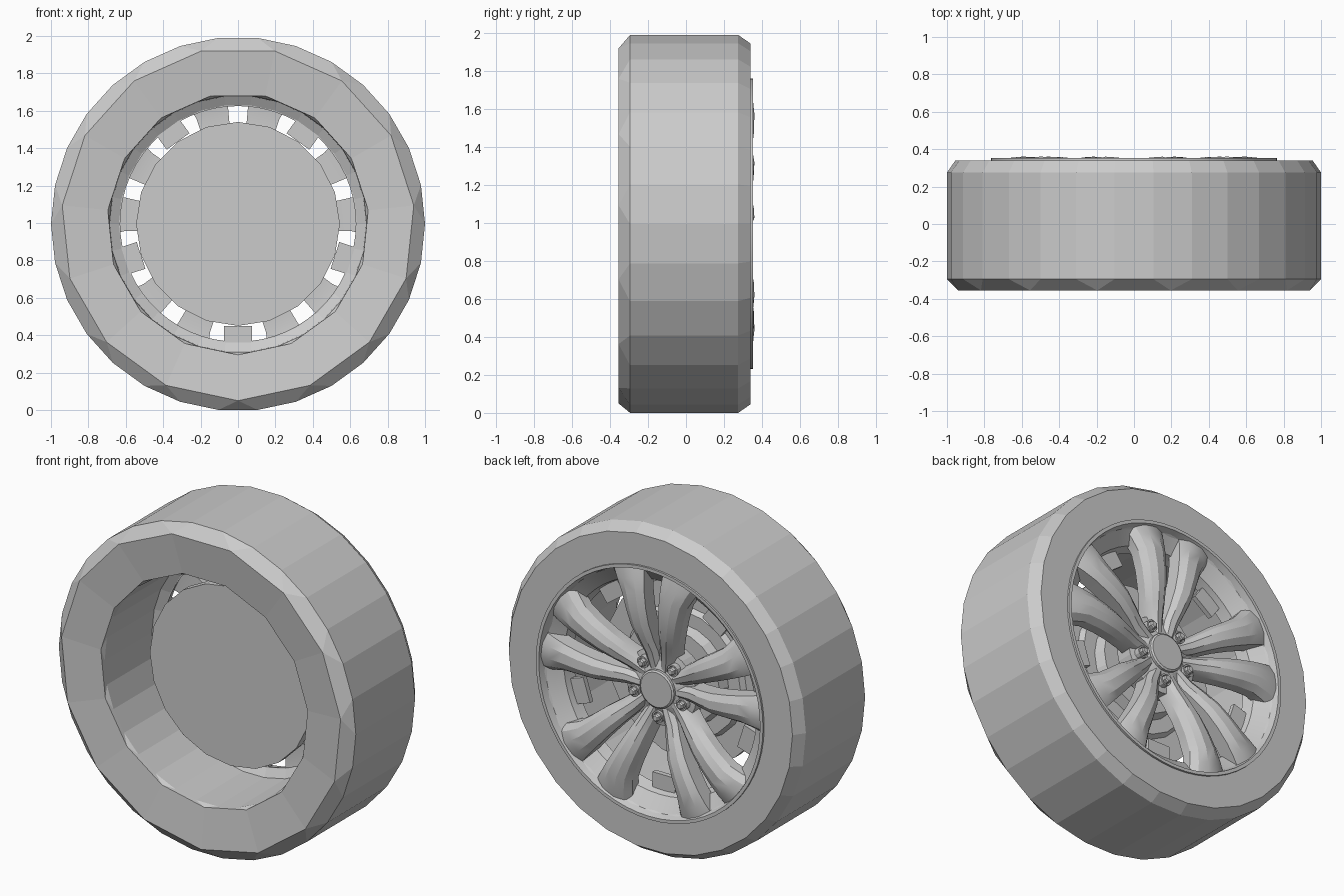
import bpy, bmesh
from math import sin, cos, sqrt, radians, pi

cube = bpy.data.objects.get("Cube")
if cube:
    bpy.data.objects.remove(cube)

ZC = 0.995          # height of the axle
BOTTOM = -pi / 2

grey = bpy.data.materials.new("plain_grey")
grey.use_nodes = True
grey.diffuse_color = (0.6, 0.6, 0.6, 1)
grey.node_tree.nodes["Principled BSDF"].inputs["Base Color"].default_value = (0.6, 0.6, 0.6, 1)


def point(angle, v, u, y):
    """v is radial, u is sideways, y is along the axle."""
    return (v * cos(angle) - u * sin(angle), y, ZC + v * sin(angle) + u * cos(angle))


def finish(bm, name, smooth=None):
    bmesh.ops.recalc_face_normals(bm, faces=bm.faces)
    mesh = bpy.data.meshes.new(name)
    bm.to_mesh(mesh)
    bm.free()
    mesh.materials.append(grey)
    obj = bpy.data.objects.new(name, mesh)
    bpy.context.collection.objects.link(obj)
    if smooth:
        bpy.ops.object.select_all(action="DESELECT")
        obj.select_set(True)
        bpy.context.view_layer.objects.active = obj
        bpy.ops.object.shade_smooth_by_angle(angle=radians(smooth))


def ring(bm, n, r, y, phase=0.0, centre=(0, 0)):
    verts = []
    for i in range(n):
        a = BOTTOM + phase + 2 * pi * i / n
        x, _, z = point(a, r, 0, y)
        verts.append(bm.verts.new((x + centre[0], y, z + centre[1])))
    return verts


def join(bm, a, b):
    """Join two rings; a coarse ring meets a fine one with triangles between."""
    if len(a) > len(b):
        a, b = b, a
    n, m = len(a), len(b)
    for k in range(n):
        if n == m:
            bm.faces.new((a[k], a[(k + 1) % n], b[(k + 1) % n], b[k]))
        else:
            p, q, s = b[2 * k], b[2 * k + 1], b[(2 * k + 2) % m]
            bm.faces.new((a[k], p, q))
            bm.faces.new((a[k], q, s, a[(k + 1) % n]))


def turned(name, profile, n, closed=False, centre=(0, 0), smooth=None):
    """Turn a profile of (radius, y) about the axle, capped or closed."""
    bm = bmesh.new()
    rings = [ring(bm, n, r, y, 0, centre) for r, y in profile]
    for a, b in zip(rings, rings[1:]):
        join(bm, a, b)
    if closed:
        join(bm, rings[-1], rings[0])
    else:
        bm.faces.new(rings[0])
        bm.faces.new(rings[-1])
    finish(bm, name, smooth)


# Tyre: thirty sides outside, fifteen on the front wall, straight bore, flange at the back
bm = bmesh.new()
tyre = []
for n, r, y in [(30, 0.755, 0.34), (30, 0.955, 0.34), (30, 1.0, 0.275), (30, 1.0, -0.295),
                (15, 0.945, -0.355), (15, 0.70, -0.325), (30, 0.688, -0.30),
                (30, 0.685, 0.15), (30, 0.637, 0.18)]:
    tyre.append(ring(bm, n, r, y, radians(-6) if n == 30 else 0))
for a, b in zip(tyre, tyre[1:] + tyre[:1]):
    join(bm, a, b)
finish(bm, "tyre")

# Rim lip and flared well
turned("rim", [(0.765, 0.33), (0.765, 0.352), (0.745, 0.352), (0.732, 0.31),
               (0.65, 0.25), (0.63, 0.18), (0.645, 0.18)], 60, closed=True, smooth=30)

# Brake disc with stepped centre
turned("brake_disc", [(0.545, -0.07), (0.545, -0.01), (0.40, -0.01), (0.38, 0.02),
                      (0.30, 0.02), (0.28, 0.08), (0.18, 0.08), (0.18, 0.16)], 20)

# Hub dish and centre cap
turned("hub", [(0.23, 0.13), (0.235, 0.235), (0.16, 0.25), (0.12, 0.265)], 30)
turned("centre_cap", [(0.115, 0.22), (0.115, 0.28), (0.105, 0.287)], 24)

# Spoke stations: radius, inner side, outer side, crown height
STATIONS = [(0.115, 0.0, 0.075, 0.265), (0.22, 0.008, 0.105, 0.285),
            (0.30, 0.020, 0.13, 0.315), (0.40, 0.032, 0.163, 0.345),
            (0.50, 0.042, 0.19, 0.358), (0.60, 0.051, 0.22, 0.36),
            (0.68, 0.058, 0.262, 0.352), (0.745, 0.064, 0.30, 0.338)]


def spoke(name, angle, side):
    bm = bmesh.new()
    rows = []
    for r, u1, u2, y in STATIONS:
        w = u2 - u1
        section = [(u1, y - 0.12), (u1, y - 0.03), (u1 + 0.25 * w, y - 0.004),
                   (u1 + 0.6 * w, y), (u1 + 0.85 * w, y - 0.02),
                   (u2, y - 0.06), (u2, y - 0.12)]
        rows.append([bm.verts.new(point(angle, sqrt(r * r - u * u), side * u, h))
                     for u, h in section])
    for a, b in zip(rows, rows[1:]):
        join(bm, a, b)
    bm.faces.new(rows[0])
    bm.faces.new(rows[-1])
    finish(bm, name, 25)


def web(name, angle):
    """Thin recessed plate on the rim between the spoke pairs."""
    bm = bmesh.new()
    bmesh.ops.create_cube(bm, size=1)
    for v in bm.verts:
        v.co = point(angle, 0.60 + 0.11 * v.co.x, 0.15 * v.co.y, 0.20 + 0.03 * v.co.z)
    finish(bm, name)


for k in range(5):
    pair = radians(90 + 72 * k)
    between = pair + radians(36)
    spoke(f"spoke_left_{k + 1}", pair, 1)
    spoke(f"spoke_right_{k + 1}", pair, -1)
    web(f"web_{k + 1}", between)
    # Wheel bolt in a short sleeve
    spot = (0.17 * cos(between), 0.17 * sin(between))
    turned(f"bolt_sleeve_{k + 1}", [(0.036, 0.23), (0.036, 0.275), (0.027, 0.275), (0.027, 0.23)],
           12, closed=True, centre=spot)
    turned(f"bolt_{k + 1}", [(0.024, 0.23), (0.024, 0.29), (0.016, 0.297)], 6, centre=spot)
